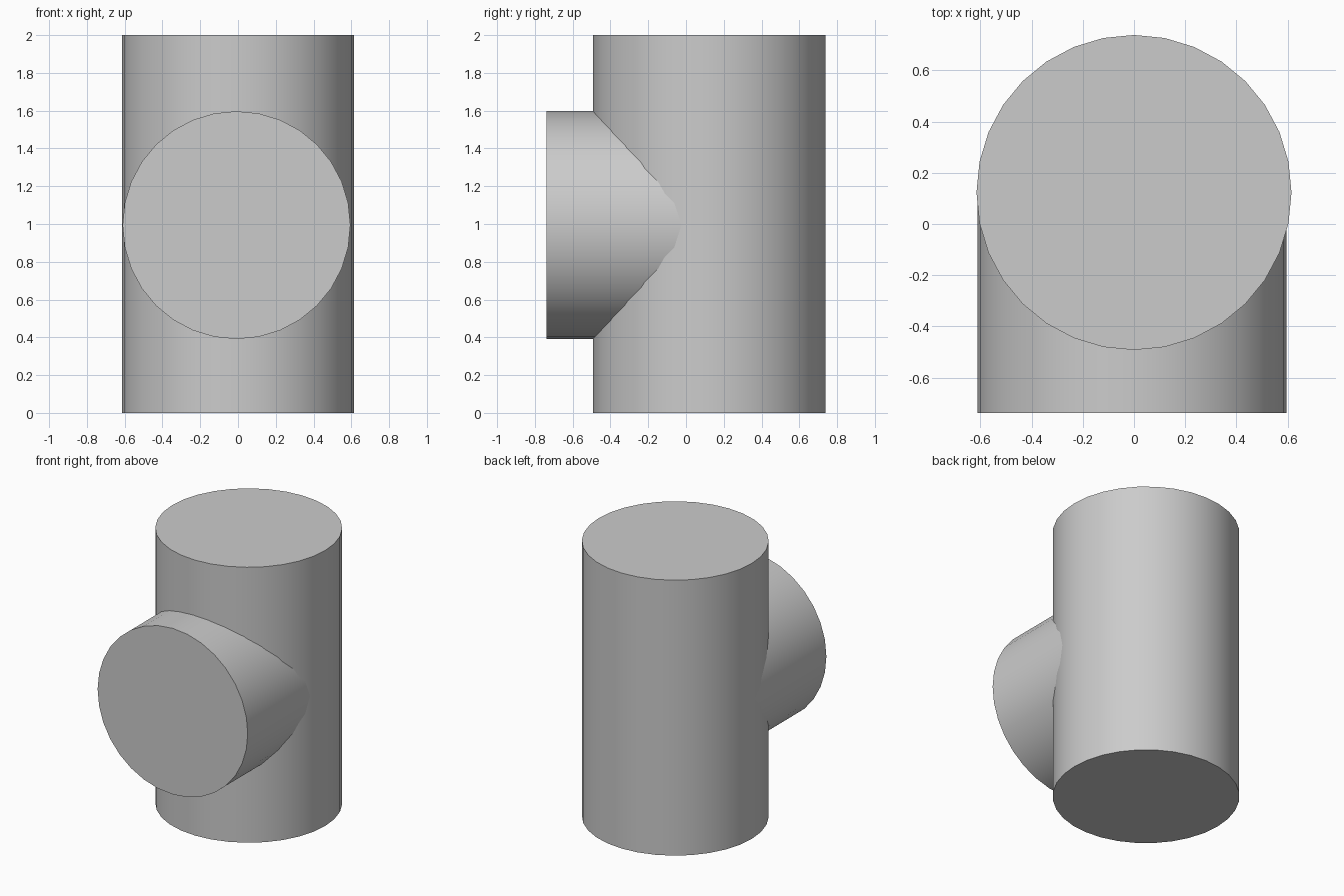
import bpy
import math

cube = bpy.data.objects.get("Cube")
if cube:
    bpy.data.objects.remove(cube, do_unlink=True)

# Single plain grey
grey = bpy.data.materials.new("plain_grey")
grey.use_nodes = True
colour = (0.6, 0.6, 0.6, 1)
grey.diffuse_color = colour
grey.node_tree.nodes["Principled BSDF"].inputs["Base Color"].default_value = colour


def pipe(name, radius, length, centre, tilt=0):
    bpy.ops.mesh.primitive_cylinder_add(
        vertices=32, radius=radius, depth=length, location=centre, rotation=(tilt, 0, 0))
    obj = bpy.context.object
    obj.name = name
    obj.data.materials.append(grey)
    bpy.ops.object.transform_apply(location=False, rotation=True, scale=False)
    bpy.ops.object.shade_smooth_by_angle(angle=math.radians(30))
    return obj


# Upright main pipe, set back from the centre
axis_y, front_y = 0.123, -0.738
pipe("main_pipe", 0.615, 2, (0, axis_y, 1))

# Side branch running from the main pipe's axis to the front
pipe("front_branch", 0.603, axis_y - front_y,
     (-0.008, (axis_y + front_y) / 2, 0.994), math.radians(90))
